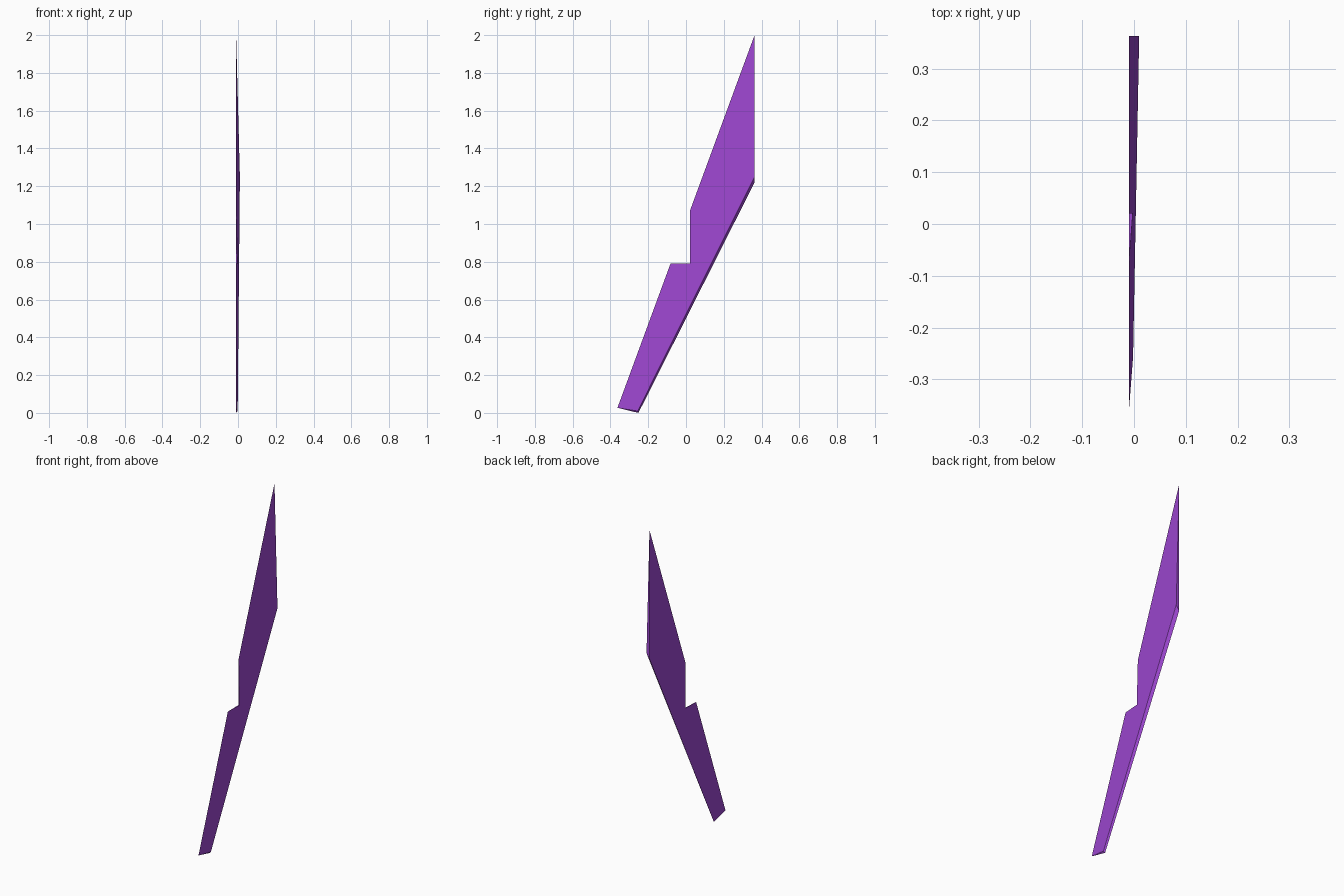
import bpy
import bmesh

cube = bpy.data.objects.get("Cube")
if cube:
    bpy.data.objects.remove(cube, do_unlink=True)

# Single purple material
purple = bpy.data.materials.new("purple")
purple.use_nodes = True
colour = (0.34, 0.063, 0.64, 1.0)
purple.diffuse_color = colour
purple.node_tree.nodes["Principled BSDF"].inputs["Base Color"].default_value = colour

# Blade outline (y, z): sharp leading edge with a step, thick trailing edge
SHARP_Y, SHARP_Z, SLOPE = -0.363, 0.027, 1.973 / 0.726
FLAT_X = -0.01


def edge_z(y):
    """Height of the sharp leading edge at y."""
    return SHARP_Z + (y - SHARP_Y) * SLOPE


def edge_y(z):
    """Depth of the sharp leading edge at height z."""
    return SHARP_Y + (z - SHARP_Z) / SLOPE


def wedge_x(y, z):
    """Sloping face: thickness grows away from the sharp edge."""
    return FLAT_X + 0.02 * (edge_z(y) - z) / 0.75


STEP_Y, STEP_Z, BACK_Y = 0.02, 0.79, 0.363
leading = [(BACK_Y, edge_z(BACK_Y)), (STEP_Y, edge_z(STEP_Y)), (STEP_Y, STEP_Z),
           (edge_y(STEP_Z), STEP_Z), (SHARP_Y, SHARP_Z)]
flat_outline = leading + [(-0.252, 0.0), (BACK_Y, 1.22)]
wedge_outline = leading + [(-0.256, 0.01), (BACK_Y, 1.25)]

bm = bmesh.new()
flat = [bm.verts.new((FLAT_X, y, z)) for y, z in flat_outline]
wedge = [bm.verts.new((wedge_x(y, z), y, z)) for y, z in wedge_outline]
bm.faces.new(flat)
bm.faces.new(wedge)
for i in range(len(flat)):
    j = (i + 1) % len(flat)
    bm.faces.new((flat[i], flat[j], wedge[j], wedge[i]))

# Close the knife edge where both sides meet
bmesh.ops.remove_doubles(bm, verts=bm.verts[:], dist=0.0001)
bmesh.ops.triangulate(bm, faces=[f for f in bm.faces if len(f.verts) > 4])
bmesh.ops.recalc_face_normals(bm, faces=bm.faces[:])

mesh = bpy.data.meshes.new("blade")
bm.to_mesh(mesh)
bm.free()
mesh.materials.append(purple)
blade = bpy.data.objects.new("blade", mesh)
bpy.context.scene.collection.objects.link(blade)
